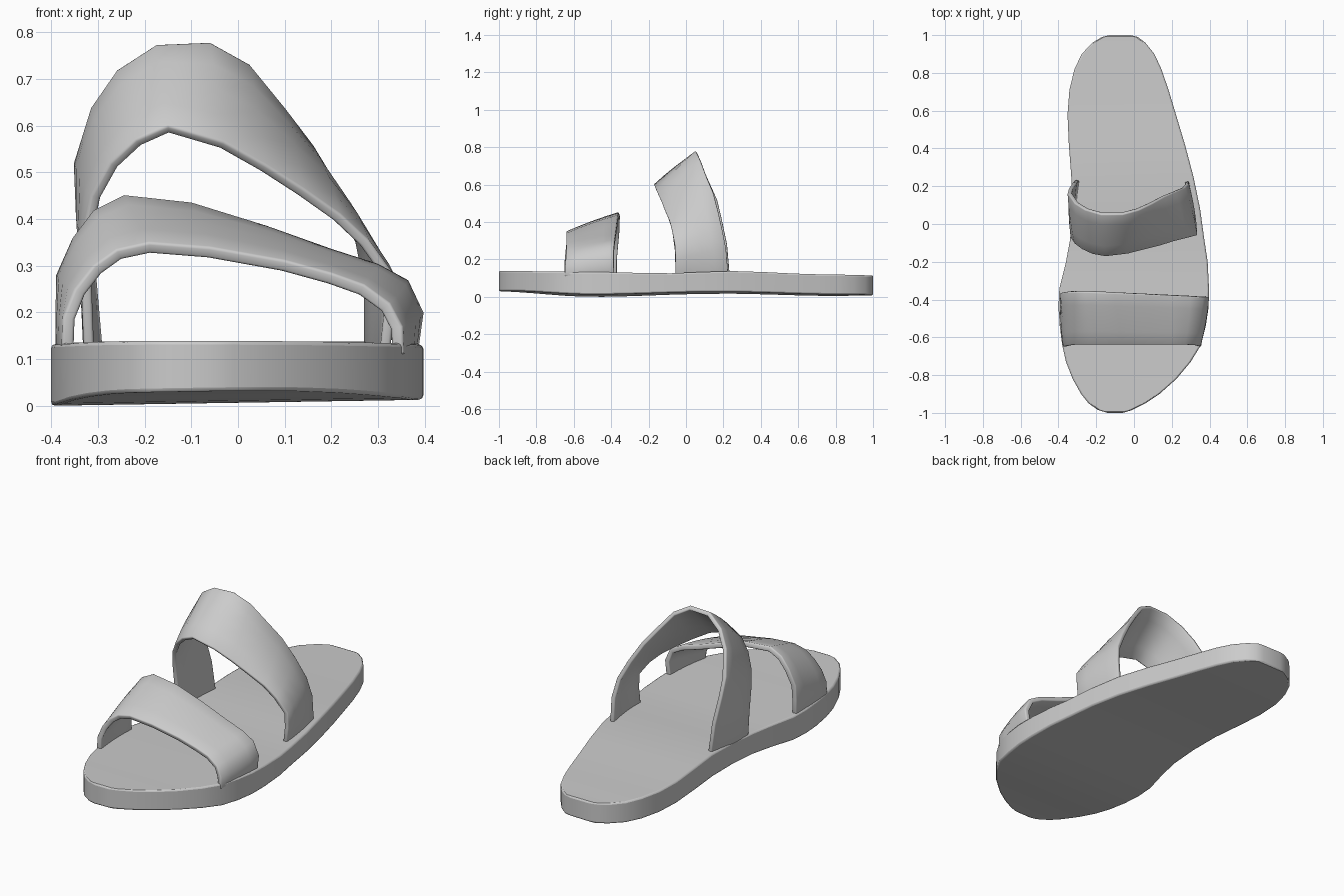
import bpy, bmesh, math
from mathutils import Vector

if "Cube" in bpy.data.objects:
    bpy.data.objects.remove(bpy.data.objects["Cube"])


def finish(name, bm, mods):
    me = bpy.data.meshes.new(name)
    bm.to_mesh(me)
    bm.free()
    ob = bpy.data.objects.new(name, me)
    bpy.context.collection.objects.link(ob)
    for kind, settings in mods:
        m = ob.modifiers.new(kind.title(), kind)
        for k, v in settings.items():
            setattr(m, k, v)
    bpy.ops.object.select_all(action='DESELECT')
    bpy.context.view_layer.objects.active = ob
    ob.select_set(True)
    bpy.ops.object.shade_smooth_by_angle(angle=math.radians(40))
    return ob


def bevel(width):
    return ('BEVEL', dict(width=width, segments=2, limit_method='ANGLE',
                          angle_limit=math.radians(50)))


def lerp_table(table, y):
    for (a, va), (b, vb) in zip(table, table[1:]):
        if y <= b:
            t = (y - a) / (b - a)
            t = t * t * (3 - 2 * t)
            return va + (vb - va) * t
    return table[-1][1]


# Sole: rows from toe to heel (y, left x, right x), with gently waved top and bottom
ROWS = [(-1, -.14, -.06), (-.985, -.19, -.01), (-.95, -.24, .06), (-.9, -.28, .135),
        (-.82, -.325, .225), (-.73, -.36, .30), (-.64, -.38, .355), (-.54, -.393, .38),
        (-.44, -.4, .395), (-.34, -.395, .397), (-.2, -.36, .39), (-.08, -.338, .372),
        (.08, -.33, .35), (.25, -.332, .315), (.42, -.345, .27), (.58, -.352, .222),
        (.71, -.342, .183), (.82, -.315, .145), (.9, -.277, .108), (.96, -.22, .06),
        (.99, -.17, .02), (1, -.13, -.02)]
TOP = [(-1, .139), (-.6, .134), (-.08, .126), (.22, .138), (.75, .12), (1, .115)]
BOTTOM = [(-1, .026), (-.5, .0), (.2, .016), (.8, .004), (1, .004)]

bm = bmesh.new()
rings = []
for y, xl, xr in ROWS:
    zt, zb = lerp_table(TOP, y), lerp_table(BOTTOM, y)
    tilt = lambda x: zb + (x + .4) * .016
    rings.append([bm.verts.new(p) for p in
                  ((xl, y, tilt(xl)), (xr, y, tilt(xr)), (xr, y, zt), (xl, y, zt))])
for a, b in zip(rings, rings[1:]):
    for i in range(4):
        j = (i + 1) % 4
        bm.faces.new((a[i], a[j], b[j], b[i]))
bm.faces.new(rings[0])
bm.faces.new(rings[-1])
bmesh.ops.recalc_face_normals(bm, faces=bm.faces)
finish("sole", bm, [bevel(.008)])


# Straps: a band between a front and a back edge, bulged slightly, then thickened inwards
def strap(name, front, back, thickness, bulge):
    bm = bmesh.new()
    cols = []
    for f, b in zip(front, back):
        f, b = Vector(f), Vector(b)
        mid = (f + b) / 2
        out = Vector((mid.x, 0, max(mid.z - .12, 0))).normalized()
        cols.append([bm.verts.new(f.lerp(b, t) + out * bulge * 4 * t * (1 - t))
                     for t in (0, .25, .5, .75, 1)])
    for a, b in zip(cols, cols[1:]):
        for i in range(4):
            bm.faces.new((a[i], b[i], b[i + 1], a[i + 1]))
    finish(name, bm, [('SOLIDIFY', dict(thickness=thickness, offset=-1, use_even_offset=True)),
                      bevel(.006)])


strap("toe_strap",
      [(-.378, -.65, .11), (-.375, -.65, .19), (-.35, -.645, .25), (-.31, -.64, .3),
       (-.26, -.64, .335), (-.19, -.64, .35), (-.06, -.64, .34), (.1, -.64, .312),
       (.2, -.64, .285), (.27, -.64, .26), (.325, -.643, .22), (.352, -.648, .17),
       (.355, -.65, .11)],
      [(-.39, -.37, .11), (-.39, -.37, .2), (-.39, -.365, .28), (-.355, -.36, .36),
       (-.31, -.36, .42), (-.245, -.36, .453), (-.1, -.366, .437), (.06, -.372, .387),
       (.2, -.378, .337), (.3, -.383, .305), (.365, -.387, .27), (.398, -.388, .2),
       (.385, -.385, .11)], .026, .006)

strap("instep_strap",
      [(-.33, -.055, .11), (-.335, -.06, .25), (-.335, -.075, .36), (-.315, -.105, .45),
       (-.275, -.135, .52), (-.22, -.16, .57), (-.15, -.173, .6), (-.03, -.158, .565),
       (.06, -.135, .515), (.14, -.115, .465), (.22, -.09, .41), (.28, -.075, .355),
       (.335, -.06, .28), (.335, -.055, .2), (.325, -.055, .11)],
      [(-.31, .235, .11), (-.325, .22, .28), (-.345, .19, .42), (-.352, .165, .52),
       (-.315, .11, .64), (-.26, .075, .72), (-.175, .05, .775), (-.06, .05, .78),
       (.025, .073, .733), (.1, .11, .64), (.16, .145, .56), (.22, .172, .46),
       (.27, .195, .36), (.29, .215, .26), (.29, .228, .11)], .022, .008)
